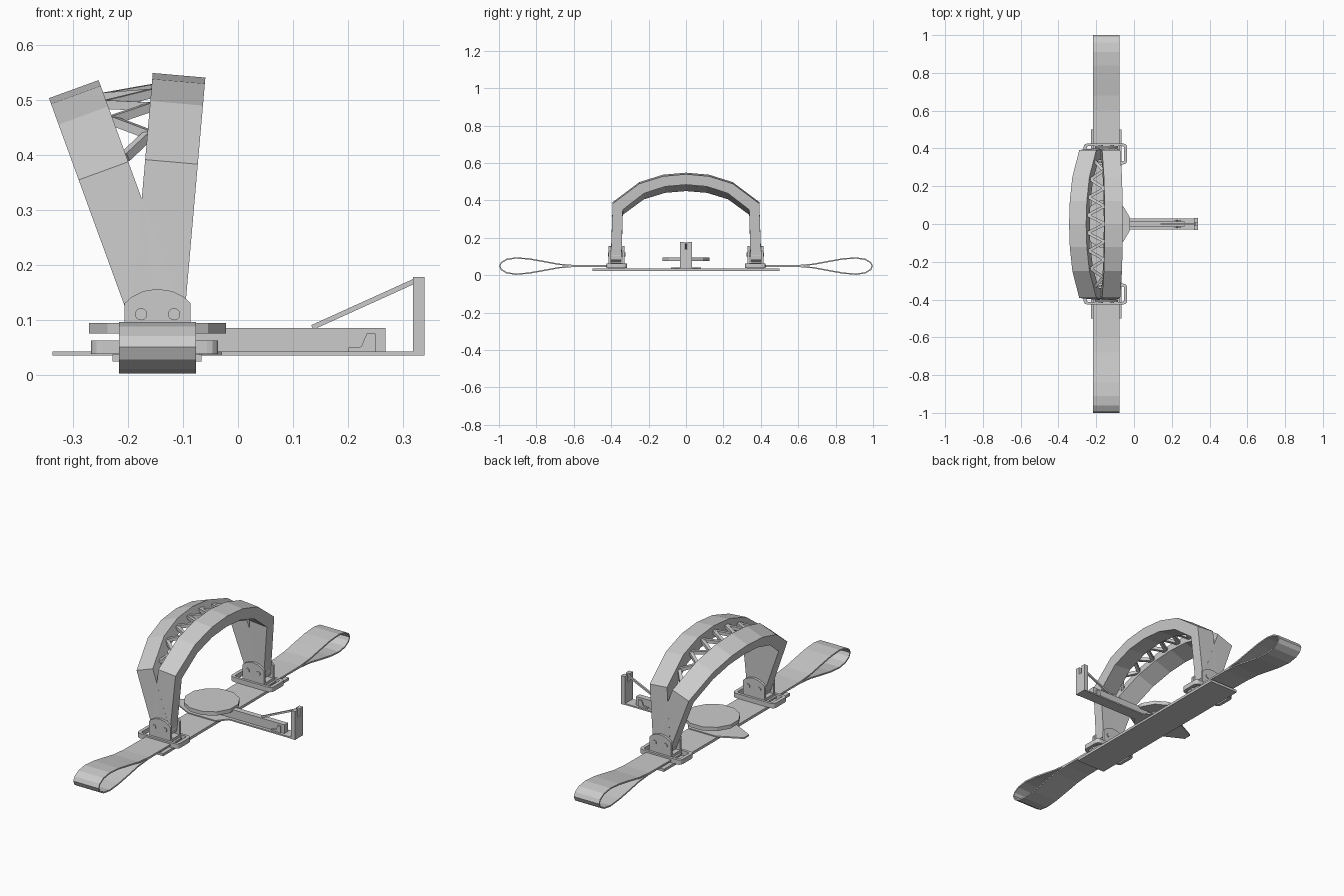
import bpy, bmesh, math
from mathutils import Vector

cube = bpy.data.objects.get("Cube")
if cube:
    bpy.data.objects.remove(cube, do_unlink=True)

grey = bpy.data.materials.new("light grey")
grey.use_nodes = True
grey.diffuse_color = (0.6, 0.6, 0.6, 1)
grey.node_tree.nodes["Principled BSDF"].inputs["Base Color"].default_value = (0.6, 0.6, 0.6, 1)

CX = -0.146          # centre line of the strap and arches
STRAP_HALF = 0.07


def finish(name, bm):
    bmesh.ops.recalc_face_normals(bm, faces=bm.faces)
    mesh = bpy.data.meshes.new(name)
    bm.to_mesh(mesh)
    bm.free()
    mesh.materials.append(grey)
    obj = bpy.data.objects.new(name, mesh)
    bpy.context.collection.objects.link(obj)
    return obj


def prism(name, pts, lo, hi, place):
    """Extrude a 2D outline between two depths; place maps (a, b, depth) to 3D."""
    bm = bmesh.new()
    ends = [[bm.verts.new(place(a, b, d)) for a, b in pts] for d in (lo, hi)]
    bm.faces.new(ends[0])
    bm.faces.new(ends[1])
    for i in range(len(pts)):
        j = (i + 1) % len(pts)
        bm.faces.new((ends[0][i], ends[0][j], ends[1][j], ends[1][i]))
    return finish(name, bm)


def band(name, outer, inner, lo, hi, place, closed):
    """Solid strip between two matching outlines."""
    bm = bmesh.new()
    rows = [[bm.verts.new(place(*p, d)) for p, d in
             ((o, lo), (o, hi), (i, hi), (i, lo))] for o, i in zip(outer, inner)]
    n = len(rows)
    for k in range(n if closed else n - 1):
        a, b = rows[k], rows[(k + 1) % n]
        for e in range(4):
            f = (e + 1) % 4
            bm.faces.new((a[e], a[f], b[f], b[e]))
    if not closed:
        bm.faces.new(rows[0])
        bm.faces.new(rows[-1])
    return finish(name, bm)


def front(x, z, y):
    return (x, y, z)


def flat(x, y, z):
    return (x, y, z)


def side(y, z, x):
    return (x, y, z)


def box(name, x0, x1, y0, y1, z0, z1):
    return prism(name, [(x0, y0), (x1, y0), (x1, y1), (x0, y1)], z0, z1, flat)


def circle(cx, cy, r, n, turn=0.0):
    return [(cx + r * math.cos(math.tau * i / n + turn),
             cy + r * math.sin(math.tau * i / n + turn)) for i in range(n)]


def rod(name, a, b, size):
    """Square bar between two points."""
    a, b = Vector(a), Vector(b)
    u = (b - a).cross(Vector((0, 0, 1))).normalized() * size / 2
    w = (b - a).cross(u).normalized() * size / 2
    corners = [u + w, u - w, -u - w, -u + w]
    bm = bmesh.new()
    ends = [[bm.verts.new(p + c) for c in corners] for p in (a, b)]
    bm.faces.new(ends[0])
    bm.faces.new(ends[1])
    for i in range(4):
        j = (i + 1) % 4
        bm.faces.new((ends[0][i], ends[0][j], ends[1][j], ends[1][i]))
    return finish(name, bm)


# Two tilted arches sharing the same feet
def tilted(angle):
    s, c = math.sin(angle), math.cos(angle)
    return lambda y, h, w: (CX + h * s + w * c, y, 0.1 + h * c - w * s)


def mirrored(half):
    return half + [(-y, h) for y, h in reversed(half[:-1])]


outer_half = [(0.402, -0.015), (0.392, 0.288), (0.25, 0.395), (0.123, 0.435), (0, 0.446)]
inner_half = [(0.345, -0.015), (0.338, 0.255), (0.225, 0.343), (0.112, 0.38), (0, 0.39)]
ARCH_HALF = 0.048
lean_out, lean_in = tilted(math.radians(-20)), tilted(math.radians(5))
for name, place in (("right_arch", lean_out), ("left_arch", lean_in)):
    band(name, mirrored(outer_half), mirrored(inner_half), -ARCH_HALF, ARCH_HALF, place, False)

# Zigzag lattice between the arches
middle = [((a[0] + b[0]) / 2, (a[1] + b[1]) / 2)
          for a, b in zip(mirrored(outer_half), mirrored(inner_half))][1:-1]


def arch_height(y):
    for (y0, h0), (y1, h1) in zip(middle, middle[1:]):
        if y1 <= y <= y0:
            return h0 + (h1 - h0) * (y0 - y) / (y0 - y1)
    return middle[0][1]


BAYS = 14
nodes = []
for i in range(BAYS + 1):
    y = -0.33 + 0.66 * i / BAYS
    h = arch_height(y)
    nodes.append(lean_in(y, h, -0.045) if i % 2 else lean_out(y, h, 0.045))
for i in range(BAYS):
    rod(f"lattice_bar_{i + 1}", nodes[i], nodes[i + 1], 0.016)

# Base plate and the cross plate with its tapered tongue
box("base_plate", -0.228, -0.066, -0.5, 0.5, 0.024, 0.037)
prism("cross_plate", [(-0.337, -0.02), (-0.22, -0.08), (-0.07, -0.08), (-0.03, -0.03),
                      (0.32, -0.03), (0.32, 0.03), (-0.03, 0.03), (-0.07, 0.08),
                      (-0.22, 0.08), (-0.337, 0.02)], 0.035, 0.042, flat)

# Round pad on a hub
prism("round_pad", circle(CX, 0, 0.129, 12, math.pi / 12), 0.075, 0.094, flat)
prism("pad_hub", circle(CX, 0, 0.03, 12), 0.037, 0.076, flat)

# Side arm: rail, catch, slotted post and brace
box("arm_rail", CX, 0.268, -0.014, 0.014, 0.04, 0.085)
prism("arm_catch", [(0.2, 0.042), (0.2, 0.049), (0.224, 0.051), (0.234, 0.075),
                    (0.25, 0.075), (0.25, 0.042)], -0.02, 0.02, front)
prism("end_post", [(-0.032, 0.035), (0.032, 0.035), (0.032, 0.178), (0.008, 0.178),
                   (0.008, 0.14), (-0.008, 0.14), (-0.008, 0.178), (-0.032, 0.178)],
      0.318, 0.339, side)
rod("post_brace", (0.135, 0, 0.086), (0.325, 0, 0.172), 0.009)

# Parts repeated at both ends
path = [(0.34, 0.053), (0.5, 0.054), (0.6, 0.055), (0.68, 0.062), (0.76, 0.077),
        (0.84, 0.091), (0.91, 0.096), (0.96, 0.088), (0.99, 0.07), (1.0, 0.05),
        (0.99, 0.028), (0.96, 0.01), (0.91, 0.002), (0.84, 0.008), (0.76, 0.022),
        (0.68, 0.037), (0.6, 0.044), (0.5, 0.045), (0.34, 0.045)]


def inset(points, t):
    result = []
    for i, p in enumerate(points):
        a, b = Vector(points[max(i - 1, 0)]), Vector(points[min(i + 1, len(points) - 1)])
        d = (b - a).normalized()
        result.append((p[0] + d.y * t, p[1] - d.x * t))
    return result


def rounded_rect(x0, x1, y0, y1, r):
    pts = []
    for k, (x, y) in enumerate(((x1 - r, y1 - r), (x0 + r, y1 - r),
                                (x0 + r, y0 + r), (x1 - r, y0 + r))):
        for step in range(4):
            a = math.pi / 2 * (k + step / 3)
            pts.append((x + r * math.cos(a), y + r * math.sin(a)))
    return pts


bracket = [(-0.06, 0.05), (0.06, 0.05), (0.06, 0.13), (0.048, 0.141), (0.026, 0.152),
           (0, 0.156), (-0.026, 0.152), (-0.048, 0.141), (-0.06, 0.13)]
bracket = [(CX + x, z) for x, z in bracket]

for end, s in (("front", -1), ("back", 1)):
    def loop_place(y, z, x, s=s):
        return (x, s * y, z)

    def plate_place(x, z, y, s=s):
        return (x, s * y, z)

    # Looped strap
    strap = band(f"{end}_strap_loop", path, inset(path, 0.007),
                 CX - STRAP_HALF, CX + STRAP_HALF, loop_place, False)

    # Bracket holding the foot of the arches
    prism(f"{end}_bracket_outer", bracket, 0.402, 0.414, plate_place)
    prism(f"{end}_bracket_inner", bracket, 0.328, 0.34, plate_place)
    y0, y1 = sorted((s * 0.328, s * 0.414))
    box(f"{end}_bracket_floor", CX - 0.06, CX + 0.06, y0, y1, 0.037, 0.066)
    for i, dx in enumerate((-0.03, 0.03)):
        prism(f"{end}_bolt_{i + 1}", circle(CX + dx, 0.11, 0.011, 16), 0.324, 0.418, plate_place)

    # Rectangular buckle ring
    y0, y1 = sorted((s * 0.316, s * 0.426))
    band(f"{end}_buckle", rounded_rect(-0.267, -0.036, y0, y1, 0.02),
         rounded_rect(-0.25, -0.053, y0 + 0.014, y1 - 0.014, 0.008), 0.038, 0.062, flat, True)
